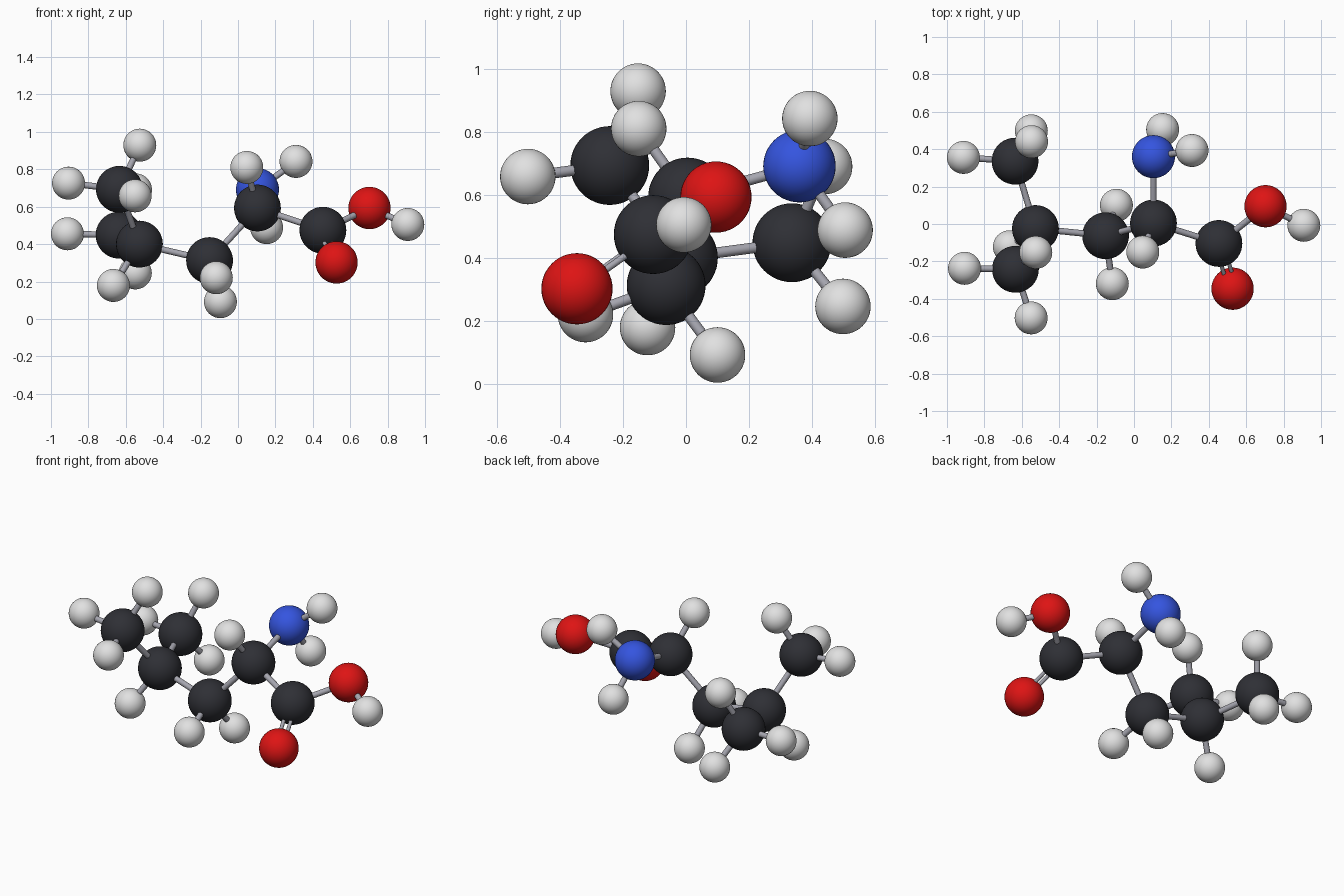
import bpy
from mathutils import Vector

if "Cube" in bpy.data.objects:
    bpy.data.objects.remove(bpy.data.objects["Cube"], do_unlink=True)


def material(name, rgb):
    mat = bpy.data.materials.new(name)
    mat.use_nodes = True
    mat.diffuse_color = (*rgb, 1)
    mat.node_tree.nodes["Principled BSDF"].inputs["Base Color"].default_value = (*rgb, 1)
    return mat


# Element: radius and colour
KINDS = {
    "carbon": (0.125, material("charcoal", (0.028, 0.029, 0.036))),
    "hydrogen": (0.088, material("pale grey", (0.75, 0.75, 0.75))),
    "oxygen": (0.113, material("red", (0.73, 0.007, 0.007))),
    "nitrogen": (0.115, material("blue", (0.035, 0.09, 0.74))),
}
BOND_GREY = material("bond grey", (0.38, 0.38, 0.43))

# Atom: element, position, parent atom it is bonded to
ATOMS = {
    "alpha_carbon": ("carbon", (0.104, 0.005, 0.593), None),
    "alpha_hydrogen": ("hydrogen", (0.047, -0.15, 0.81), "alpha_carbon"),
    "amine_nitrogen": ("nitrogen", (0.104, 0.36, 0.691), "alpha_carbon"),
    "amine_hydrogen_upper": ("hydrogen", (0.31, 0.393, 0.842), "amine_nitrogen"),
    "amine_hydrogen_lower": ("hydrogen", (0.153, 0.505, 0.488), "amine_nitrogen"),
    "acid_carbon": ("carbon", (0.454, -0.104, 0.474), "alpha_carbon"),
    "double_oxygen": ("oxygen", (0.527, -0.346, 0.302), "acid_carbon"),
    "hydroxyl_oxygen": ("oxygen", (0.703, 0.095, 0.593), "acid_carbon"),
    "hydroxyl_hydrogen": ("hydrogen", (0.908, -0.007, 0.505), "hydroxyl_oxygen"),
    "chain_carbon": ("carbon", (-0.152, -0.063, 0.312), "alpha_carbon"),
    "chain_hydrogen_back": ("hydrogen", (-0.094, 0.1, 0.092), "chain_carbon"),
    "chain_hydrogen_front": ("hydrogen", (-0.116, -0.319, 0.22), "chain_carbon"),
    "branch_carbon": ("carbon", (-0.527, -0.024, 0.4), "chain_carbon"),
    "branch_hydrogen": ("hydrogen", (-0.666, -0.122, 0.179), "branch_carbon"),
    "front_methyl_carbon": ("carbon", (-0.634, -0.242, 0.693), "branch_carbon"),
    "front_methyl_hydrogen_top": ("hydrogen", (-0.525, -0.152, 0.929), "front_methyl_carbon"),
    "front_methyl_hydrogen_side": ("hydrogen", (-0.906, -0.237, 0.726), "front_methyl_carbon"),
    "front_methyl_hydrogen_front": ("hydrogen", (-0.55, -0.502, 0.658), "front_methyl_carbon"),
    "back_methyl_carbon": ("carbon", (-0.636, 0.336, 0.448), "branch_carbon"),
    "back_methyl_hydrogen_top": ("hydrogen", (-0.548, 0.44, 0.69), "back_methyl_carbon"),
    "back_methyl_hydrogen_side": ("hydrogen", (-0.912, 0.356, 0.455), "back_methyl_carbon"),
    "back_methyl_hydrogen_low": ("hydrogen", (-0.549, 0.498, 0.246), "back_methyl_carbon"),
}


def finish(name, mat):
    obj = bpy.context.object
    obj.name = name
    obj.data.materials.append(mat)
    bpy.ops.object.shade_smooth_by_angle()


def add_rod(name, a, b, radius):
    axis = b - a
    bpy.ops.mesh.primitive_cylinder_add(
        vertices=20, radius=radius, depth=axis.length, location=(a + b) / 2,
        rotation=axis.to_track_quat("Z", "Y").to_euler())
    finish(name, BOND_GREY)


for name, (kind, place, parent) in ATOMS.items():
    # Atom ball
    radius, mat = KINDS[kind]
    bpy.ops.mesh.primitive_uv_sphere_add(segments=40, ring_count=24, radius=radius, location=place)
    finish(name, mat)

    # Bond to the parent, as a pair of thin rods where it is double
    if parent:
        a, b = Vector(ATOMS[parent][1]), Vector(place)
        if name == "double_oxygen":
            side = (b - a).cross(Vector((0, 0, 1))).normalized() * 0.021
            add_rod("double_bond_left", a + side, b + side, 0.011)
            add_rod("double_bond_right", a - side, b - side, 0.011)
        else:
            add_rod(name + "_bond", a, b, 0.017)
